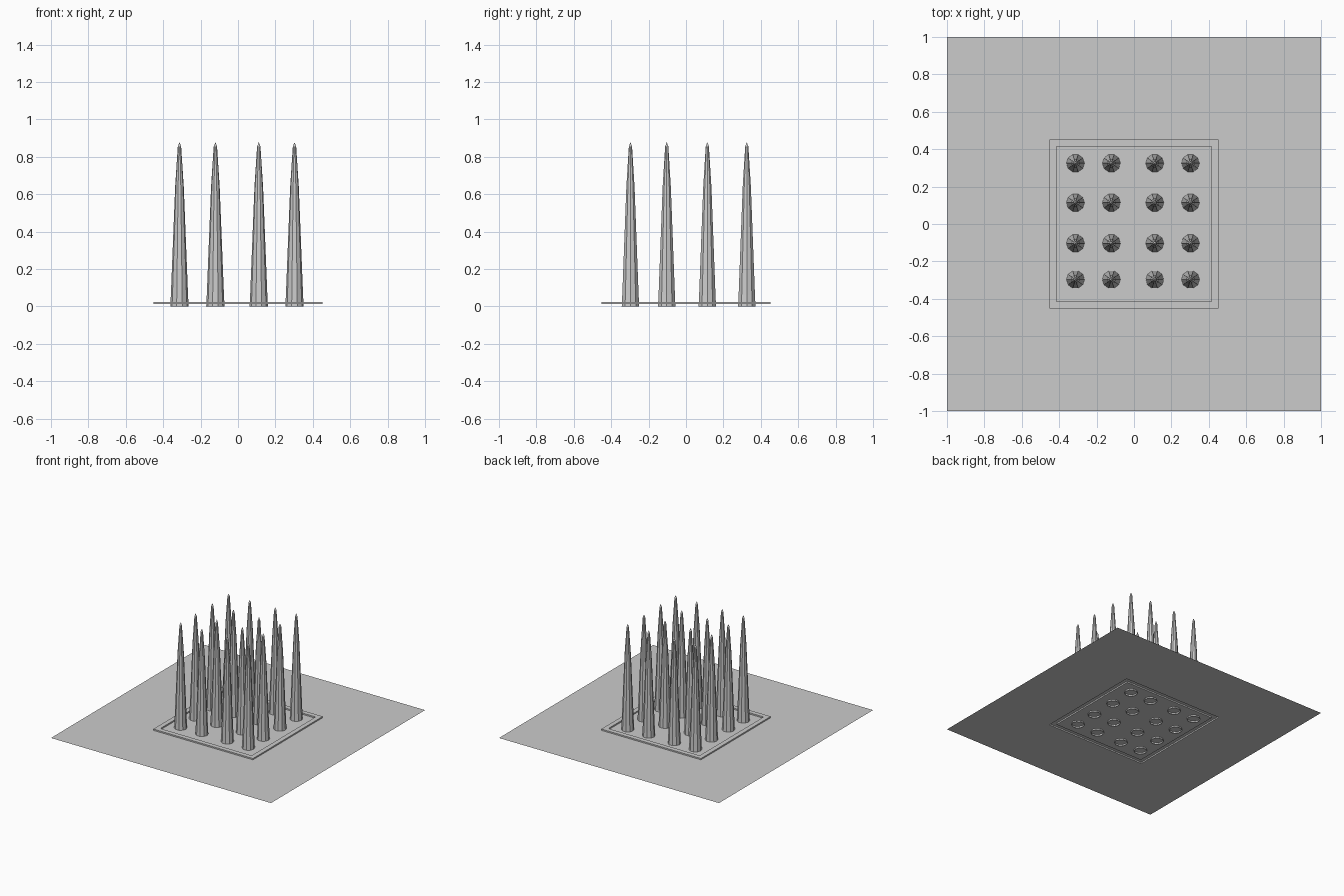
import bpy, bmesh
from math import cos, sin, pi

if "Cube" in bpy.data.objects:
    bpy.data.objects.remove(bpy.data.objects["Cube"])

BASE = 0.013   # level of the floor sheet
RIM = 0.024    # top of the raised rim


def make_object(name, bm):
    mesh = bpy.data.meshes.new(name)
    bm.to_mesh(mesh)
    bm.free()
    obj = bpy.data.objects.new(name, mesh)
    bpy.context.collection.objects.link(obj)
    return obj


def loft(bm, rings):
    """Bridge successive vertex rings with quads."""
    for a, b in zip(rings, rings[1:]):
        n = len(a)
        for i in range(n):
            j = (i + 1) % n
            bm.faces.new((a[i], a[j], b[j], b[i]))


# floor: one thin sheet with a raised square rim, open underneath
bm = bmesh.new()
rings = [[bm.verts.new((x * h, y * h, z)) for x, y in ((-1, -1), (1, -1), (1, 1), (-1, 1))]
         for h, z in ((1, BASE), (0.453, BASE), (0.453, RIM), (0.415, RIM), (0.415, BASE))]
loft(bm, rings)
bm.faces.new(rings[-1])
make_object("floor_with_rim", bm)

# spikes: ten-sided tapered points, open at the bottom
SIDES = 10
PROFILE = [(0.049, 0.0), (0.046, 0.06), (0.023, 0.64), (0.009, 0.855)]
bm = bmesh.new()
rings = [[bm.verts.new((r * cos(2 * pi * i / SIDES), r * sin(2 * pi * i / SIDES), z))
          for i in range(SIDES)] for r, z in PROFILE]
loft(bm, rings)
tip = bm.verts.new((0, 0, 0.878))
for i in range(SIDES):
    bm.faces.new((rings[-1][i], rings[-1][(i + 1) % SIDES], tip))
first = make_object("spike", bm)

# slightly uneven four by four grid
for x in (-0.313, -0.121, 0.111, 0.302):
    for y in (-0.297, -0.103, 0.114, 0.325):
        spike = bpy.data.objects.new("spike", first.data)
        spike.location = (x, y, 0)
        bpy.context.collection.objects.link(spike)
bpy.data.objects.remove(first)
